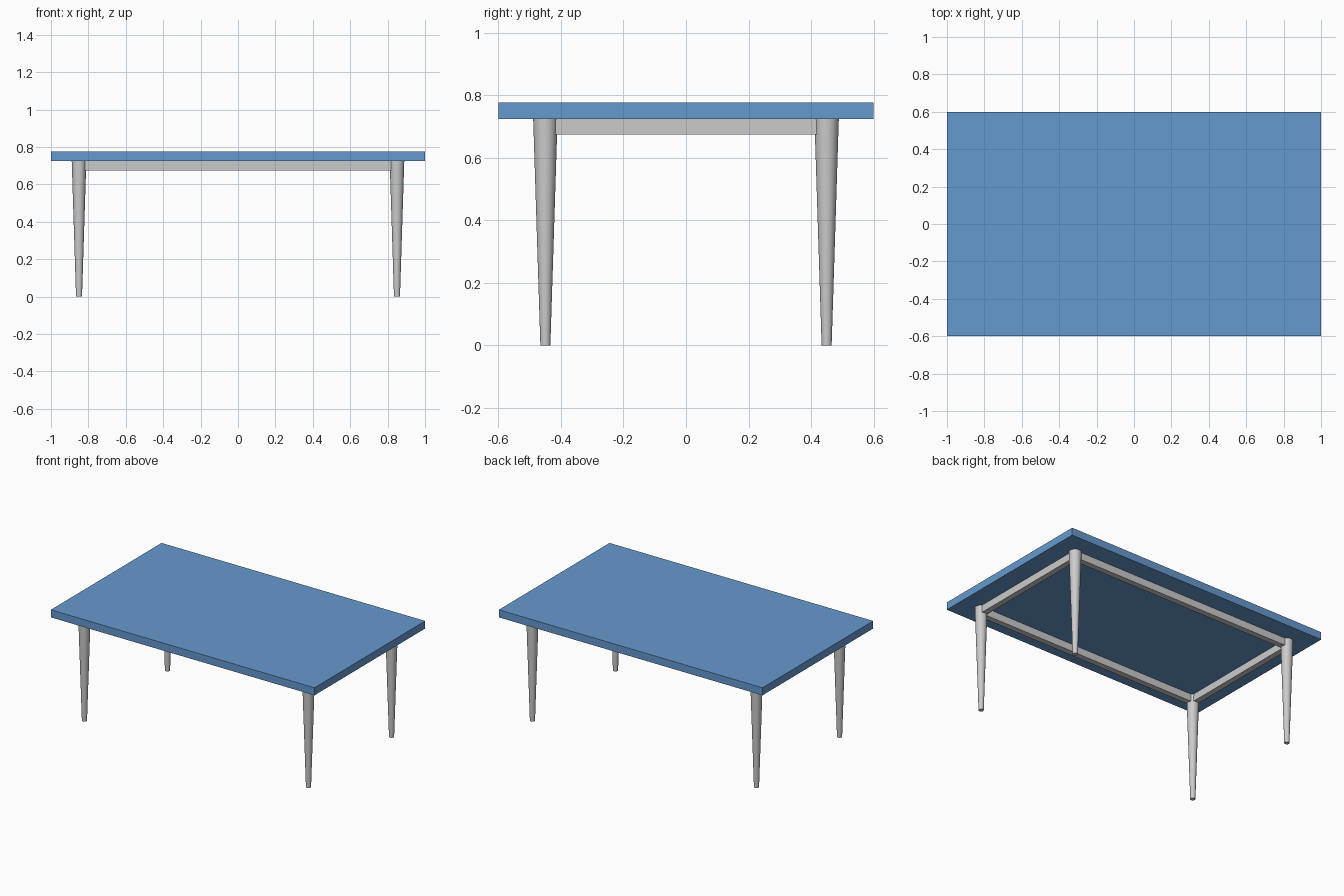
import bpy

if "Cube" in bpy.data.objects:
    bpy.data.objects.remove(bpy.data.objects["Cube"])

TOP_Z, TOP_T = 0.725, 0.052
LEG_X, LEG_Y = 0.85, 0.45


def box(name, size, loc):
    bpy.ops.mesh.primitive_cube_add(size=1, location=loc)
    ob = bpy.context.object
    ob.name = name
    ob.scale = size
    bpy.ops.object.transform_apply(location=False, rotation=False, scale=True)
    return ob


# Blue table top
blue = bpy.data.materials.new("blue_top")
blue.diffuse_color = (0.13, 0.32, 0.62, 1)
blue.use_nodes = True
blue.node_tree.nodes["Principled BSDF"].inputs["Base Color"].default_value = blue.diffuse_color
top = box("table_top", (2, 1.2, TOP_T), (0, 0, TOP_Z + TOP_T / 2))
top.data.materials.append(blue)

# Tapered round legs
for sx, side in ((-1, "left"), (1, "right")):
    for sy, end in ((-1, "front"), (1, "back")):
        bpy.ops.mesh.primitive_cone_add(
            vertices=32, radius1=0.016, radius2=0.039, depth=TOP_Z,
            location=(sx * LEG_X, sy * LEG_Y, TOP_Z / 2))
        bpy.context.object.name = f"{end}_{side}_leg"
        bpy.ops.object.shade_smooth_by_angle()

# Apron rails between the legs
RAIL_H, RAIL_T = 0.05, 0.04
z = TOP_Z - RAIL_H / 2
for s, end, side in ((-1, "front", "left"), (1, "back", "right")):
    box(f"{end}_rail", (2 * LEG_X, RAIL_T, RAIL_H), (0, s * LEG_Y, z))
    box(f"{side}_rail", (RAIL_T, 2 * LEG_Y, RAIL_H), (s * LEG_X, 0, z))
